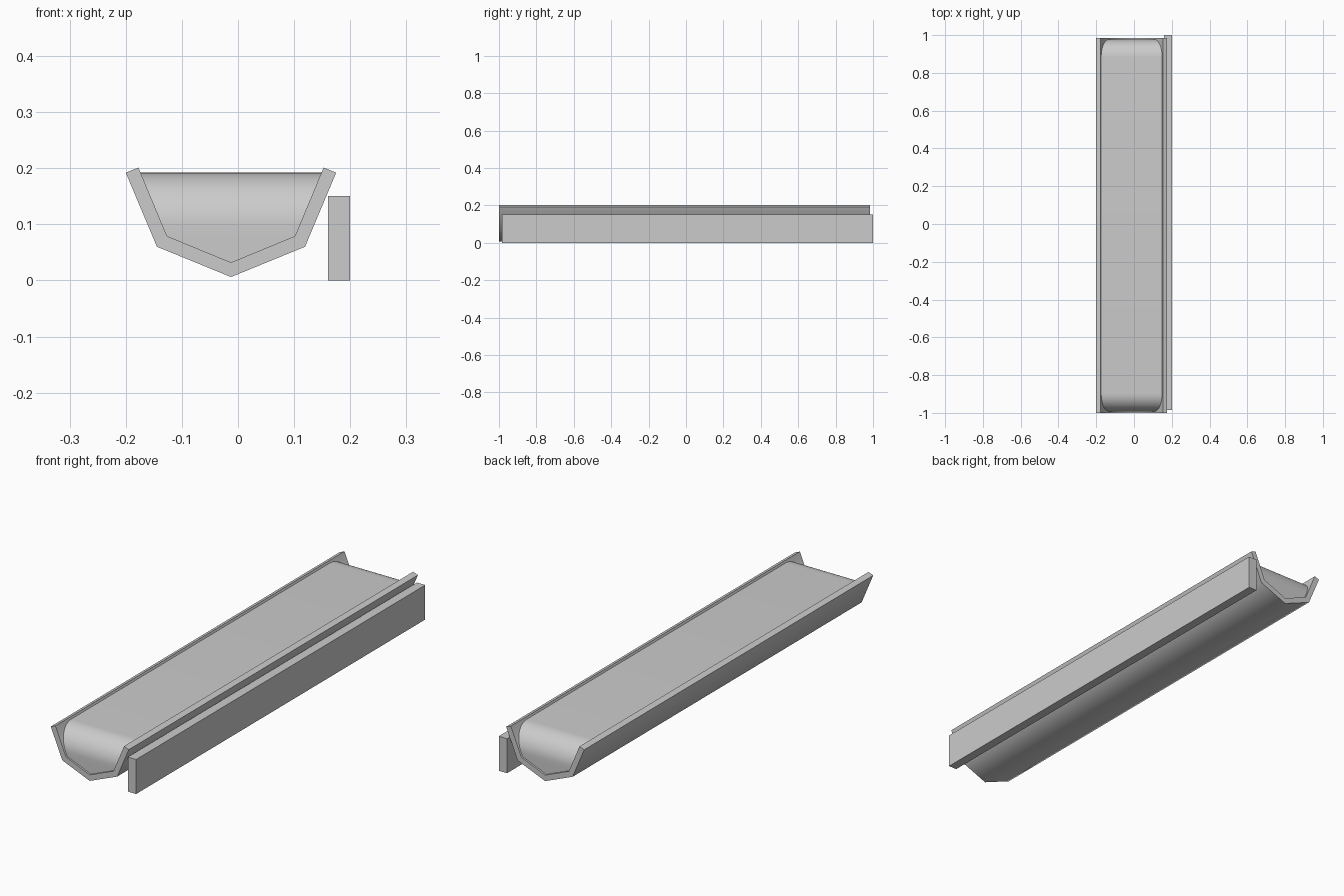
import bpy
import bmesh
from math import sin, cos, pi, radians

cube = bpy.data.objects.get("Cube")
if cube:
    bpy.data.objects.remove(cube)

grey = bpy.data.materials.new("plain grey")
grey.use_nodes = True
grey.diffuse_color = (0.6, 0.6, 0.6, 1)
grey.node_tree.nodes["Principled BSDF"].inputs["Base Color"].default_value = grey.diffuse_color

CENTRE = -0.0125          # trough centre line
FRONT, BACK = -1.0, 0.985  # trough ends


def finish(name, bm, smooth=None):
    """Turn a bmesh into a named object."""
    bmesh.ops.recalc_face_normals(bm, faces=bm.faces[:])
    mesh = bpy.data.meshes.new(name)
    bm.to_mesh(mesh)
    bm.free()
    mesh.materials.append(grey)
    obj = bpy.data.objects.new(name, mesh)
    bpy.context.collection.objects.link(obj)
    if smooth:
        bpy.ops.object.select_all(action='DESELECT')
        obj.select_set(True)
        bpy.context.view_layer.objects.active = obj
        bpy.ops.object.shade_smooth_by_angle(angle=radians(smooth))
    return obj


def mirrored(half):
    """Left rim to right rim, with the last point on the centre line."""
    return ([(CENTRE - x, z) for x, z in half]
            + [(CENTRE + x, z) for x, z in reversed(half[:-1])])


# Trough: outer and inner outlines joined into a channel with thick walls
outer = mirrored([(0.1875, 0.192), (0.132, 0.06), (0, 0.006)])
inner = mirrored([(0.165, 0.201), (0.114, 0.079), (0, 0.032)])
bm = bmesh.new()
rings = [[[bm.verts.new((x, y, z)) for x, z in line] for line in (outer, inner)]
         for y in (FRONT, BACK)]
(fo, fi), (bo, bi) = rings
for i in range(len(outer) - 1):
    for a, b in ((fo, fi), (bo, bi), (fo, bo), (fi, bi)):
        bm.faces.new((a[i], a[i + 1], b[i + 1], b[i]))
for i in (0, -1):
    bm.faces.new((fo[i], fi[i], bi[i], bo[i]))
finish("trough", bm, 50)

# Filling: flat top rolling over to upright ends, fitted between the walls
TOP, R, GAP, STEPS = 0.192, 0.095, 0.008, 14
arc = [(R * (1 - cos(t)), TOP - R + R * sin(t))
       for t in (i * pi / 2 / STEPS for i in range(STEPS + 1))]
arc.insert(0, (0, 0.079))
path = [(FRONT + GAP + d, z) for d, z in arc]
path += [(BACK - GAP - d, z) for d, z in reversed(arc)]
bm = bmesh.new()
left, right = [], []
for y, z in path:
    half = 0.116 + (z - 0.079) * 0.418
    left.append(bm.verts.new((CENTRE - half, y, z)))
    right.append(bm.verts.new((CENTRE + half, y, z)))
for i in range(len(path) - 1):
    bm.faces.new((left[i], right[i], right[i + 1], left[i + 1]))
keel = [bm.verts.new((CENTRE, path[k][0], 0.031)) for k in (0, -1)]
bm.faces.new((left[0], keel[0], right[0]))
bm.faces.new((left[-1], keel[1], right[-1]))
for side in (left, right):
    bm.faces.new(side)
    bm.faces.new((side[0], side[-1], keel[1], keel[0]))
finish("filling", bm, 40)

# Side board: plain plank standing on edge beside the trough
bm = bmesh.new()
bmesh.ops.create_cube(bm, size=1)
for v in bm.verts:
    v.co = (0.18 + v.co.x * 0.04, 0.0075 + v.co.y * 1.985, (v.co.z + 0.5) * 0.15)
finish("side_board", bm)
